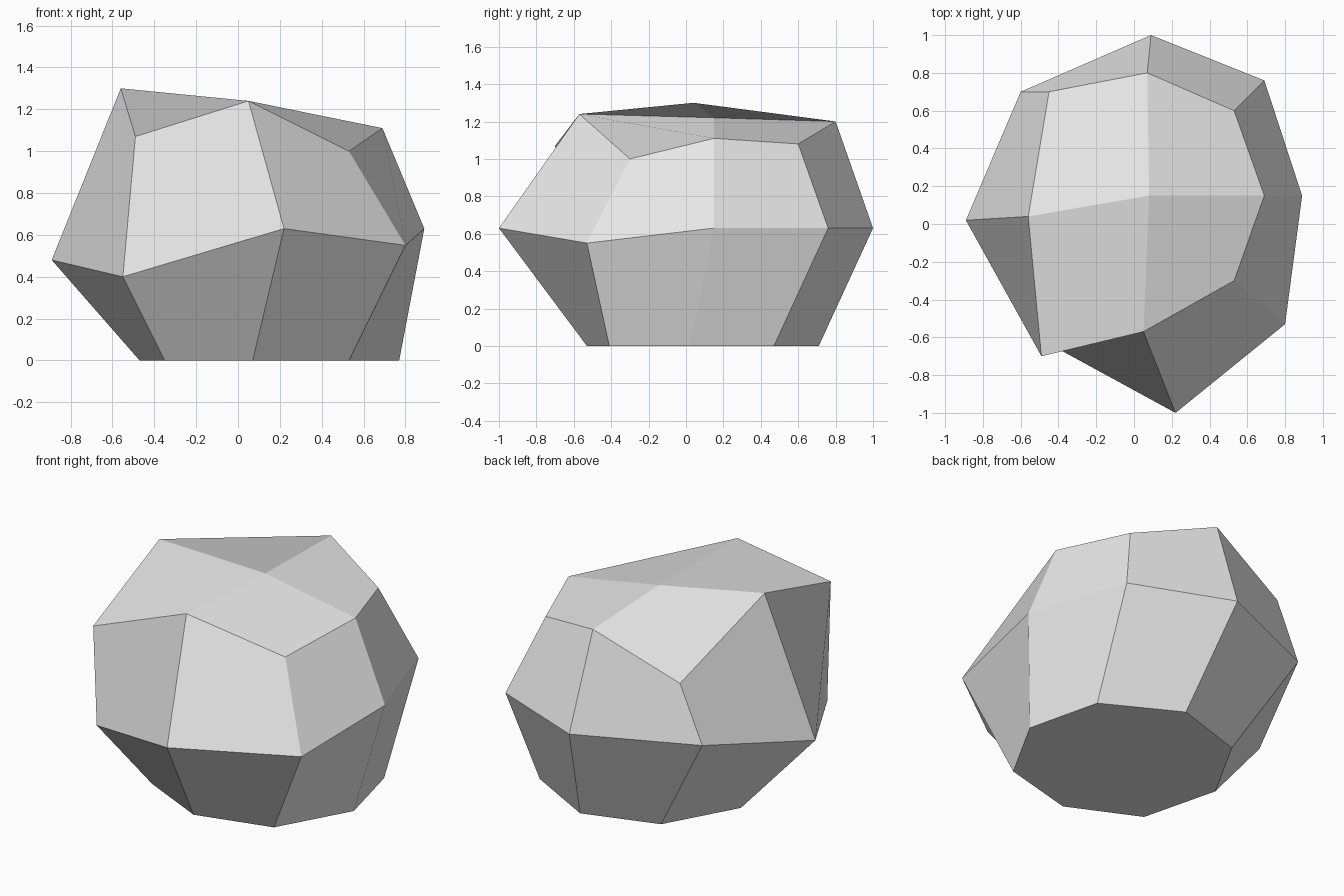
import bpy
import bmesh

default_cube = bpy.data.objects.get("Cube")
if default_cube:
    bpy.data.objects.remove(default_cube, do_unlink=True)


def make_material(name, colour):
    material = bpy.data.materials.new(name)
    material.use_nodes = True
    material.diffuse_color = colour
    shader = next(n for n in material.node_tree.nodes if n.type == "BSDF_PRINCIPLED")
    shader.inputs["Base Color"].default_value = colour
    return material


# Three uneven eight-sided rings, anticlockwise from the -x side
base_ring = [(-.47, .14, 0), (-.35, -.33, 0), (.07, -.53, 0), (.53, -.41, 0),
             (.77, .02, 0), (.66, .47, 0), (.22, .71, 0), (-.23, .57, 0)]
widest_ring = [(-.89, .02, .48), (-.55, -.58, .4), (.22, -1, .63), (.8, -.53, .55),
               (.89, .15, .63), (.69, .76, .63), (.09, 1, .63), (-.6, .7, .63)]
crown_ring = [(-.56, .04, 1.3), (-.49, -.7, 1.07), (.05, -.57, 1.24), (.53, -.3, 1),
              (.69, .15, 1.11), (.53, .6, 1.08), (.07, .8, 1.2), (-.45, .7, .97)]
crown_centre = (.08, .15, 1.22)


def bridge(bm, lower, upper):
    """Join two rings with a band of quads."""
    count = len(lower)
    for i in range(count):
        j = (i + 1) % count
        bm.faces.new((lower[i], lower[j], upper[j], upper[i]))


def build_rock(name, rings, centre, material):
    bm = bmesh.new()
    loops = [[bm.verts.new(point) for point in ring] for ring in rings]

    # Flat underside and faceted sides
    bm.faces.new(reversed(loops[0]))
    for lower, upper in zip(loops, loops[1:]):
        bridge(bm, lower, upper)

    # Crown of four quads meeting at one point
    crown = loops[-1]
    peak = bm.verts.new(centre)
    for i in range(0, len(crown), 2):
        bm.faces.new((crown[i], crown[i + 1], crown[(i + 2) % len(crown)], peak))

    mesh = bpy.data.meshes.new(name)
    bm.to_mesh(mesh)
    bm.free()
    mesh.materials.append(material)
    rock = bpy.data.objects.new(name, mesh)
    bpy.context.collection.objects.link(rock)
    return rock


stone_grey = make_material("stone_grey", (.8, .8, .8, 1))
build_rock("rock", [base_ring, widest_ring, crown_ring], crown_centre, stone_grey)
